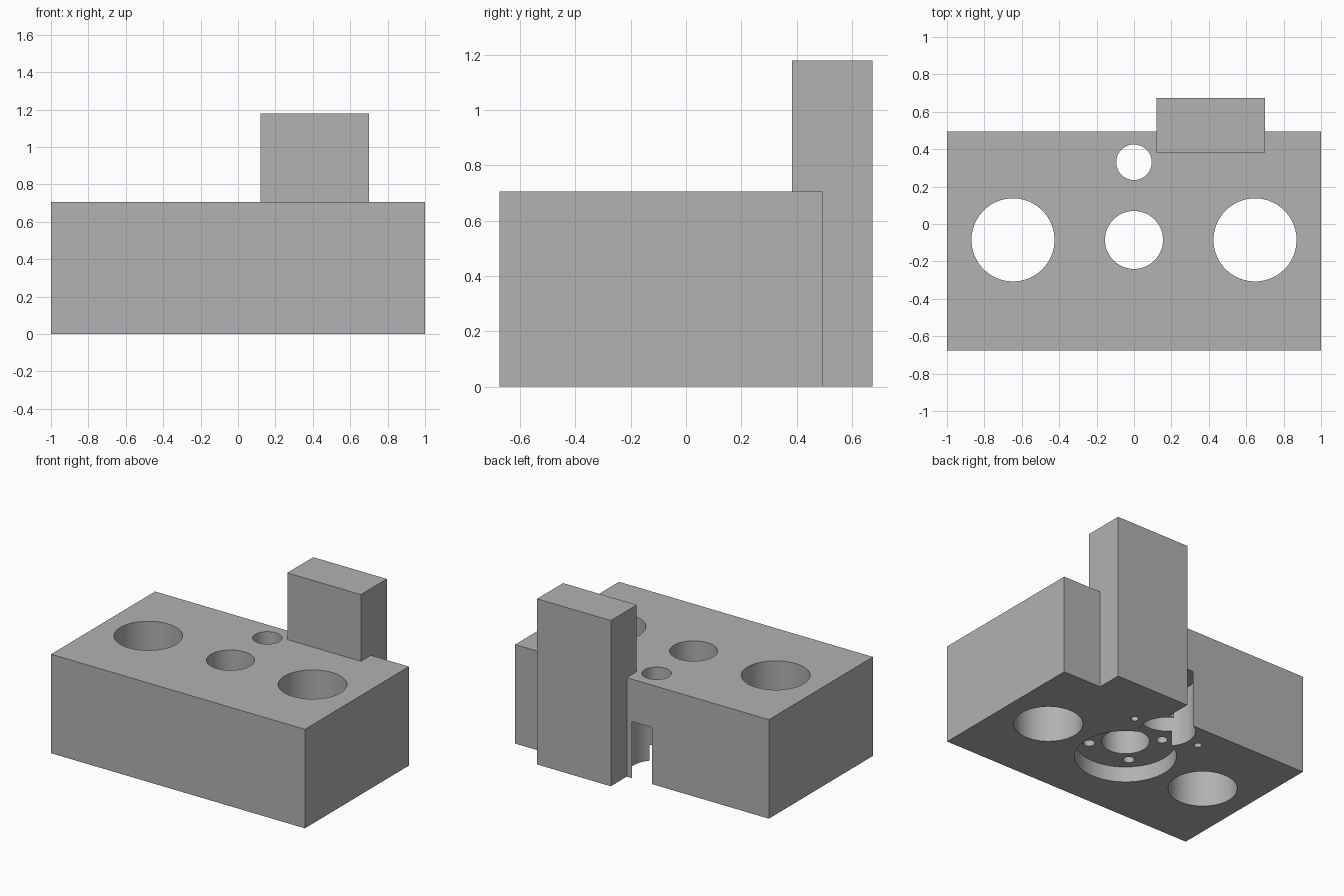
import bpy
import math

cube = bpy.data.objects.get("Cube")
if cube:
    bpy.data.objects.remove(cube, do_unlink=True)

# Single plain grey material
grey = bpy.data.materials.new("plain grey")
grey.use_nodes = True
colour = (0.445, 0.445, 0.445, 1)
grey.diffuse_color = colour
grey.node_tree.nodes["Principled BSDF"].inputs["Base Color"].default_value = colour


def box(name, x0, x1, y0, y1, z0, z1):
    bpy.ops.mesh.primitive_cube_add(
        size=1, location=((x0 + x1) / 2, (y0 + y1) / 2, (z0 + z1) / 2))
    ob = bpy.context.object
    ob.name = name
    ob.scale = (x1 - x0, y1 - y0, z1 - z0)
    bpy.ops.object.transform_apply(location=True, rotation=False, scale=True)
    ob.data.materials.append(grey)
    return ob


def combine(target, tool, operation):
    """Apply a boolean to the target and discard the tool."""
    mod = target.modifiers.new("combine", 'BOOLEAN')
    mod.operation = operation
    mod.solver = 'EXACT'
    mod.object = tool
    bpy.ops.object.select_all(action='DESELECT')
    bpy.context.view_layer.objects.active = target
    target.select_set(True)
    bpy.ops.object.modifier_apply(modifier=mod.name)
    bpy.data.objects.remove(tool, do_unlink=True)


def drill(target, x, y, radius, top, sides=64):
    """Bore a vertical hole from below up to the given height."""
    bottom = -0.1
    bpy.ops.mesh.primitive_cylinder_add(
        vertices=sides, radius=radius, depth=top - bottom,
        location=(x, y, (top + bottom) / 2))
    tool = bpy.context.object
    tool.hide_render = True
    tool.data.materials.append(grey)
    combine(target, tool, 'DIFFERENCE')


# Main block with the upright fused into its back edge
block = box("mounting_block", -1, 1, -0.675, 0.495, 0, 0.705)
upright = box("upright", 0.12, 0.70, 0.383, 0.675, 0, 1.18)
combine(block, upright, 'UNION')

THROUGH = 0.9
MID_Y, REAR_Y = -0.085, 0.33
RECESS = 0.11

# Recess under the centre, and the deep pocket that breaks out of the back
drill(block, 0, MID_Y, 0.327, RECESS, 96)
drill(block, 0, REAR_Y, 0.183, 0.403)

# Through holes
drill(block, 0, MID_Y, 0.155, THROUGH)
drill(block, 0, REAR_Y, 0.095, THROUGH)

for side in (-1, 1):
    drill(block, side * 0.647, MID_Y, 0.222, THROUGH, 96)
    # Small blind holes beside the pocket
    drill(block, side * 0.264, 0.322, 0.025, 0.25, 32)
    # Blind screw holes in the recess ceiling
    for end in (-1, 1):
        drill(block, side * 0.166, MID_Y + end * 0.166, 0.037, RECESS + 0.25, 32)

# Smooth bores with crisp rims
bpy.ops.object.select_all(action='DESELECT')
block.select_set(True)
bpy.context.view_layer.objects.active = block
bpy.ops.object.shade_smooth_by_angle(angle=math.radians(30))
